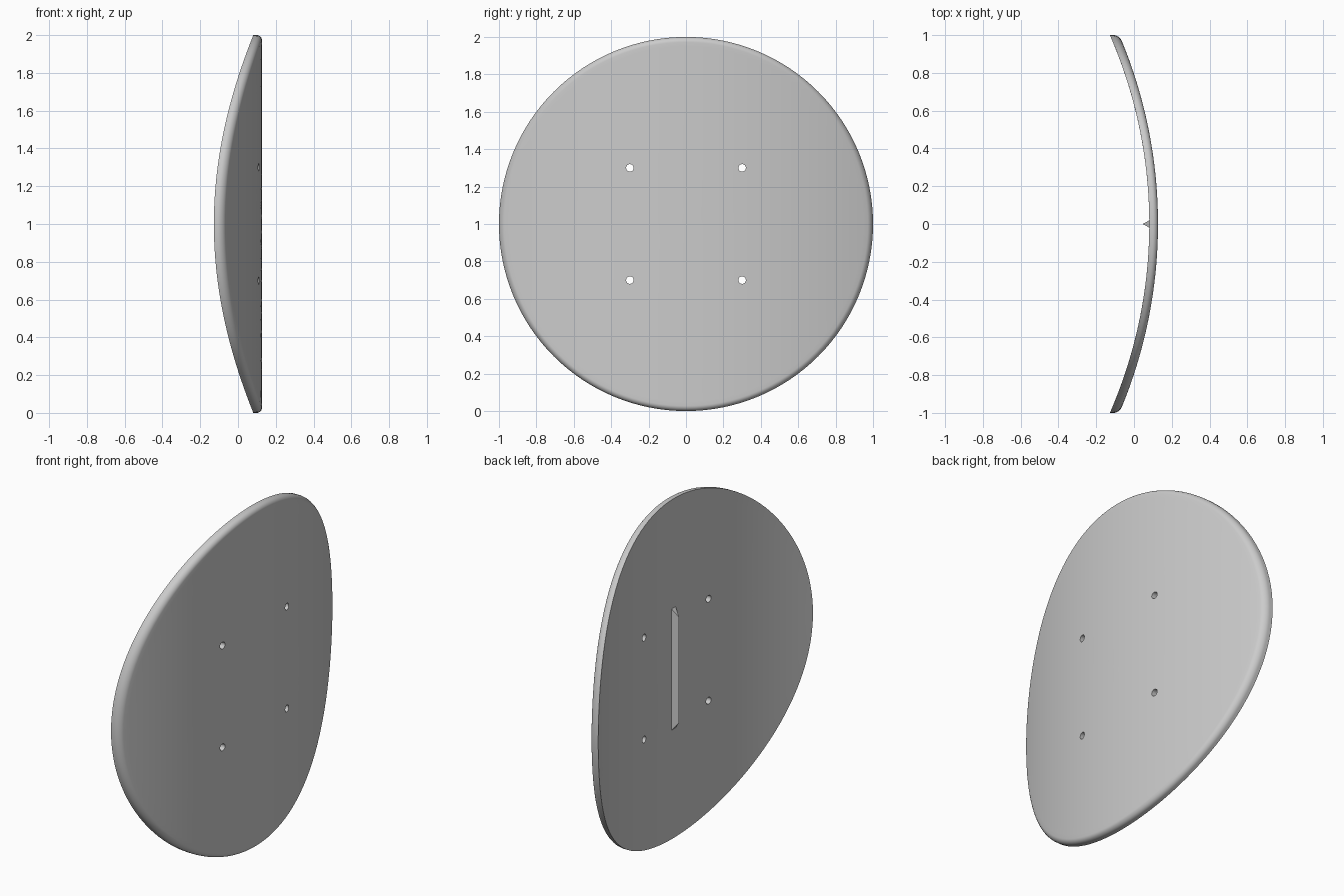
import bpy, bmesh, math
from mathutils import Matrix

cube = bpy.data.objects.get("Cube")
if cube:
    bpy.data.objects.remove(cube, do_unlink=True)

INNER_R = 2.5      # bend radius of the hollow face
THICK = 0.046
FRONT_X = 0.127    # crown of the bulging face
FILLET = 0.028
SEGMENTS = 128

grey = bpy.data.materials.new("light_grey")
grey.use_nodes = True
colour = (0.6, 0.6, 0.6, 1)
grey.diffuse_color = colour
grey.node_tree.nodes["Principled BSDF"].inputs["Base Color"].default_value = colour


def make_object(name, bm):
    bmesh.ops.recalc_face_normals(bm, faces=bm.faces)
    mesh = bpy.data.meshes.new(name)
    bm.to_mesh(mesh)
    bm.free()
    mesh.materials.append(grey)
    obj = bpy.data.objects.new(name, mesh)
    bpy.context.collection.objects.link(obj)
    return obj


def bent(radius, depth, angle):
    """Point on a disc bent about a vertical axis, depth out from the hollow face."""
    y, z = radius * math.cos(angle), radius * math.sin(angle)
    bend = INNER_R + depth
    x = FRONT_X - THICK - INNER_R + math.sqrt(bend * bend - y * y)
    return (x, y, 1 + z)


# Curved disc: hollow face, rim, rounded outer edge, bulging face
rings = 20
profile = [(i / rings, 0) for i in range(1, rings + 1)]
for i in range(9):
    a = math.pi / 2 * i / 8
    profile.append((1 - FILLET + FILLET * math.cos(a),
                    THICK - FILLET + FILLET * math.sin(a)))
profile += [(i / rings, THICK) for i in range(rings - 1, 0, -1)]

bm = bmesh.new()
loops = [[bm.verts.new(bent(r, d, math.tau * s / SEGMENTS)) for s in range(SEGMENTS)]
         for r, d in profile]
for a, b in zip(loops, loops[1:]):
    for s in range(SEGMENTS):
        t = (s + 1) % SEGMENTS
        bm.faces.new((a[s], a[t], b[t], b[s]))
for loop, depth in ((loops[0], 0), (loops[-1], THICK)):
    centre = bm.verts.new(bent(0, depth, 0))
    for s in range(SEGMENTS):
        bm.faces.new((centre, loop[s], loop[(s + 1) % SEGMENTS]))
disc = make_object("curved_disc", bm)

# Four bolt holes
bm = bmesh.new()
for y in (-0.3, 0.3):
    for z in (0.7, 1.3):
        place = Matrix.Translation((0.05, y, z)) @ Matrix.Rotation(math.pi / 2, 4, 'Y')
        bmesh.ops.create_cone(bm, cap_ends=True, segments=24, radius1=0.02,
                              radius2=0.02, depth=0.4, matrix=place)
cutter = make_object("hole_cutter", bm)
cutter.hide_render = True
cut = disc.modifiers.new("bolt_holes", 'BOOLEAN')
cut.operation = 'DIFFERENCE'
cut.solver = 'EXACT'
cut.object = cutter
bpy.ops.object.select_all(action='DESELECT')
bpy.context.view_layer.objects.active = disc
disc.select_set(True)
bpy.ops.object.modifier_apply(modifier=cut.name)
bpy.data.objects.remove(cutter, do_unlink=True)
bpy.ops.object.shade_smooth_by_angle(angle=math.radians(35))

# Triangular rib on the hollow face, with sloping ends
bm = bmesh.new()
ends = []
for side in (-1, 1):
    ends.append([bm.verts.new(p) for p in (
        (0.083, -0.02, 1 + side * 0.36),
        (0.083, 0.02, 1 + side * 0.36),
        (0.045, 0, 1 + side * 0.31))])
low, high = ends
bm.faces.new(low)
bm.faces.new(high)
for i in range(3):
    j = (i + 1) % 3
    bm.faces.new((low[i], low[j], high[j], high[i]))
make_object("centre_rib", bm)
